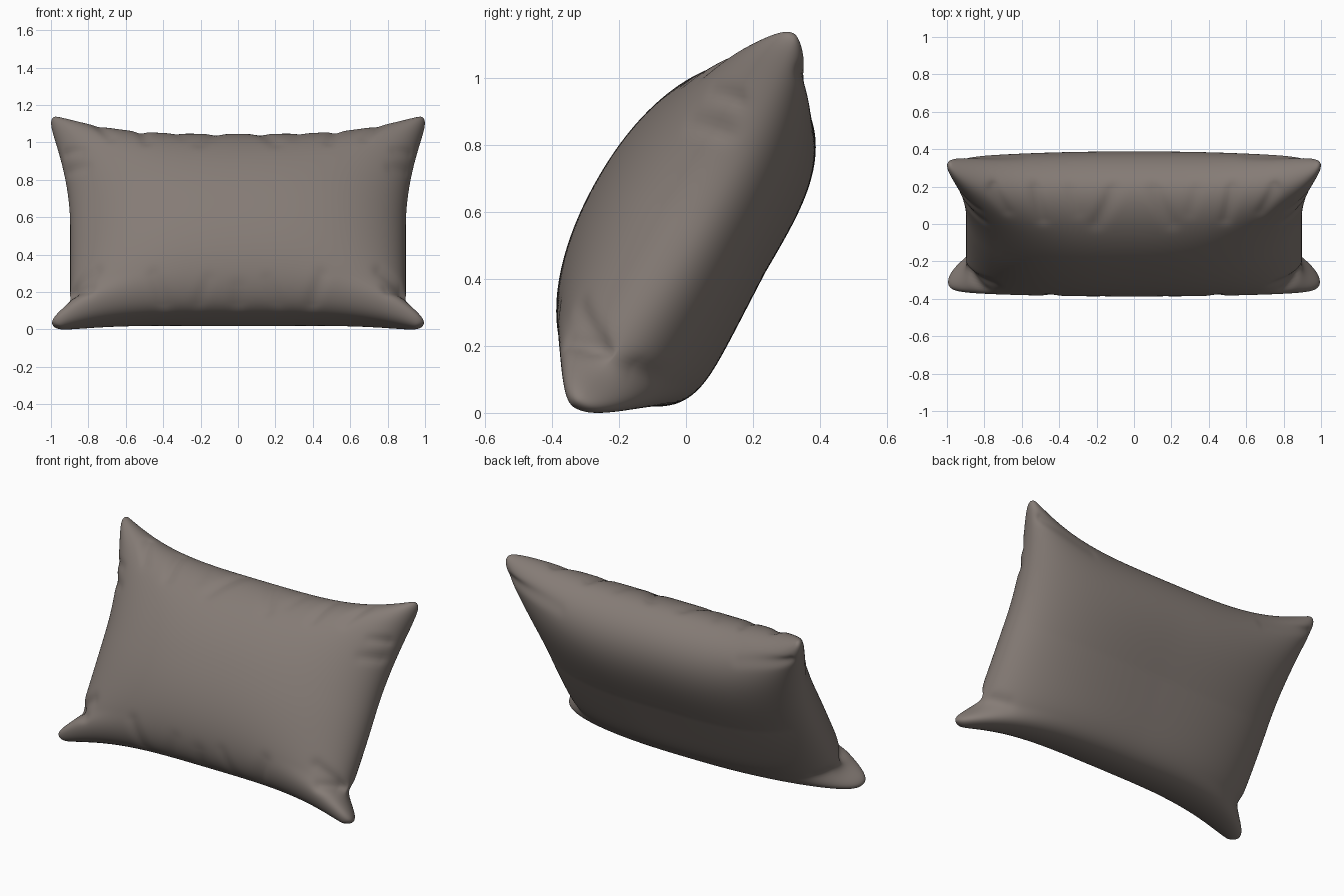
import bpy, bmesh, math
from mathutils import Vector

cube = bpy.data.objects.get("Cube")
if cube:
    bpy.data.objects.remove(cube, do_unlink=True)

# Cushion frame: leaning back, ALONG runs up the cushion and OUT faces the front
ORIGIN = Vector((0, -0.34, 0.01))
ALONG = Vector((0, 0.505, 0.863))
OUT = Vector((0, -0.863, 0.505))

# Fabric folds, mirrored in x: start (x, t), end (x, t), width, depth
FRONT_FOLDS = [
    (0.10, 1.18, 0.20, 1.02, 0.035, 0.022),
    (0.34, 1.18, 0.30, 1.08, 0.03, 0.012),
    (0.53, 1.20, 0.49, 1.04, 0.03, 0.025),
    (0.75, 1.20, 0.68, 1.08, 0.03, 0.018),
    (0.00, 0.08, 0.00, 0.16, 0.04, 0.02),
    (0.22, 0.08, 0.16, 0.20, 0.03, 0.012),
    (0.38, 0.06, 0.45, 0.22, 0.035, 0.02),
    (0.90, 0.20, 0.76, 0.27, 0.035, 0.03),
    (0.90, 0.20, 0.80, 0.17, 0.03, 0.035),
    (0.92, 0.95, 0.82, 0.92, 0.03, 0.02),
    (0.92, 1.05, 0.84, 1.03, 0.025, 0.015),
]
BACK_FOLDS = [
    (0.90, 0.20, 0.82, 0.21, 0.035, 0.025),
    (0.95, 1.22, 0.60, 1.15, 0.025, 0.015),
]


def fold_depth(x, t, folds):
    total = 0
    for x0, t0, x1, t1, width, depth in folds:
        start, run = Vector((x0, t0)), Vector((x1 - x0, t1 - t0))
        rel = Vector((abs(x), t)) - start
        k = max(0, min(1, rel.dot(run) / run.length_squared))
        dist = (rel - run * k).length
        total += depth * (1 - 0.6 * k) * math.exp(-(dist / width) ** 2)
    return total


def bulge(s, power):
    return math.sqrt(max(0, 1 - abs(s) ** power))


def side_flare(b):
    # Gentle towards the top corners, sudden below the pinch at the bottom ones
    if b > 0:
        return 0.143 * b * b
    k = max(0, min(1, (-b - 0.68) / 0.27))
    return 0.12 * k * k * (3 - 2 * k)


def cushion_point(p, q, front):
    # Tight spacing near the seam keeps the rim round
    a, b = math.sin(p * math.pi / 2), math.sin(q * math.pi / 2)
    # Outline with waisted sides and drawn-out, rounded corners
    tip = 1 - 0.06 * abs(a * b) ** 14
    x = a * (0.897 + side_flare(b)) * tip
    top = 0.53 + 0.17 * abs(a) ** 3.5
    bottom = 0.555 + 0.12 * abs(a) ** 3.5
    t = 0.645 + b * tip * (top if b > 0 else bottom)
    # Padding: domed front with plump corners, squarer back that is fullest low down
    if front:
        plump = (4 if b > 0 else 2.5) * b ** 4
        height = 0.287 * bulge(b, 2.1) * bulge(a, 3.2 + plump)
    else:
        height = 0.287 * bulge(b, 3.5 if b > 0 else 7) * bulge(a, 2.6)
        height *= 1 + 0.1 * max(0, -b)
    cover = min(1, height / 0.08)
    height -= cover * fold_depth(x, t, FRONT_FOLDS if front else BACK_FOLDS)
    seam = -0.045 * (1 - b * b) * a * a
    return ORIGIN + Vector((x, 0, 0)) + ALONG * t + OUT * (seam + (height if front else -height))


# Front and back panels, welded along the seam
bm = bmesh.new()
for front in (True, False):
    made = bmesh.ops.create_grid(bm, x_segments=140, y_segments=100, size=1)
    for v in made["verts"]:
        v.co = cushion_point(v.co.x, v.co.y, front)
bmesh.ops.remove_doubles(bm, verts=bm.verts, dist=0.0001)
bmesh.ops.recalc_face_normals(bm, faces=bm.faces)

# Rest on the floor, centred front to back
ys = [v.co.y for v in bm.verts]
low = min(v.co.z for v in bm.verts)
bmesh.ops.translate(bm, verts=bm.verts, vec=(0, -(min(ys) + max(ys)) / 2, -low))
for f in bm.faces:
    f.smooth = True

mesh = bpy.data.meshes.new("cushion")
bm.to_mesh(mesh)
bm.free()
cushion = bpy.data.objects.new("cushion", mesh)
bpy.context.collection.objects.link(cushion)

# Warm grey cloth
cloth = bpy.data.materials.new("warm_grey_cloth")
cloth.use_nodes = True
colour = (0.235, 0.2, 0.18, 1)
cloth.diffuse_color = colour
shader = cloth.node_tree.nodes["Principled BSDF"]
shader.inputs["Base Color"].default_value = colour
shader.inputs["Roughness"].default_value = 0.8
mesh.materials.append(cloth)
